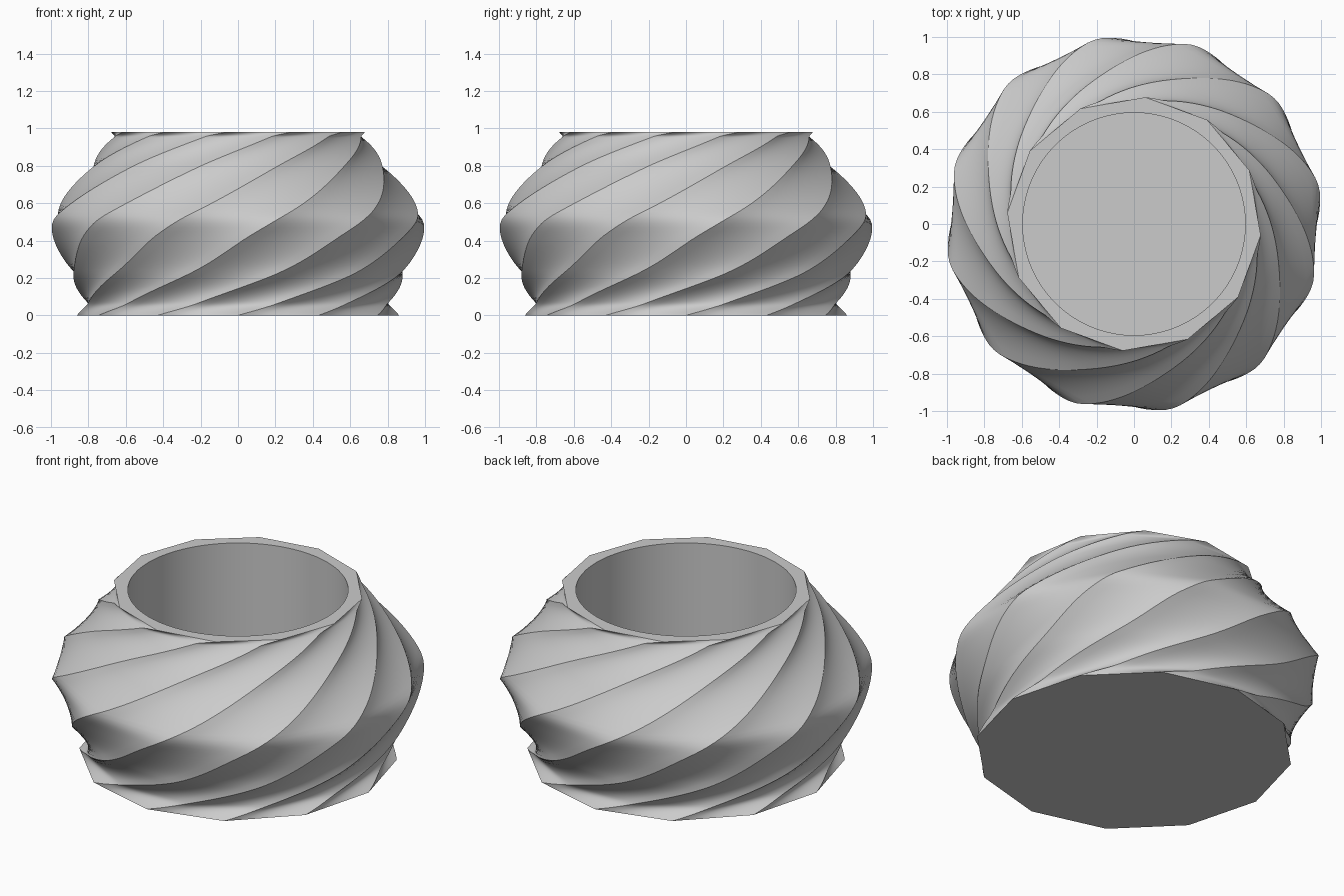
import bpy, bmesh
from math import cos, sin, pi, radians

cube = bpy.data.objects.get("Cube")
if cube:
    bpy.data.objects.remove(cube, do_unlink=True)

SIDES, SPLIT, LAYERS = 12, 6, 72
HEIGHT, BORE, FLOOR = 0.98, 0.595, 0.08

# height, twist in degrees, corner radius
PROFILE = [(0, 0, .86), (.065, 15, .83), (.235, 45, .91), (.45, 66, 1.0),
           (.54, 75, .997), (.795, 105, .80), (.955, 135, .682), (HEIGHT, 145, .68)]


def smooth_value(z, k):
    """Smooth curve through column k of the profile."""
    def slope(i):
        a, b = PROFILE[max(i - 1, 0)], PROFILE[min(i + 1, len(PROFILE) - 1)]
        return (b[k] - a[k]) / (b[0] - a[0])
    i = max(n for n in range(len(PROFILE) - 1) if PROFILE[n][0] <= z)
    p, q = PROFILE[i], PROFILE[i + 1]
    h = q[0] - p[0]
    t = (z - p[0]) / h
    return ((1 + 2 * t) * (1 - t) ** 2 * p[k] + t * (1 - t) ** 2 * h * slope(i)
            + t * t * (3 - 2 * t) * q[k] - t * t * (1 - t) * h * slope(i + 1))


def polygon_ring(bm, z):
    """Twisted polygon whose straight sides are split evenly."""
    turn, r = radians(smooth_value(z, 1)), smooth_value(z, 2)
    step = 2 * pi / SIDES
    ring = []
    for s in range(SIDES):
        a, b = turn + s * step, turn + (s + 1) * step
        for j in range(SPLIT):
            f = j / SPLIT
            ring.append(bm.verts.new((r * (cos(a) * (1 - f) + cos(b) * f),
                                      r * (sin(a) * (1 - f) + sin(b) * f), z)))
    return ring


def circle_ring(bm, z, turn):
    n = SIDES * SPLIT
    return [bm.verts.new((BORE * cos(turn + 2 * pi * i / n),
                          BORE * sin(turn + 2 * pi * i / n), z)) for i in range(n)]


def bridge(bm, low, high, smooth):
    n = len(low)
    for i in range(n):
        j = (i + 1) % n
        bm.faces.new((low[i], low[j], high[j], high[i])).smooth = smooth


def sharpen(bm, a, b):
    edge = bm.edges.get((a, b))
    if edge:
        edge.smooth = False


bm = bmesh.new()

# Twisted outer wall, with layers closer together near both ends
rings = [polygon_ring(bm, HEIGHT * (1 - cos(pi * i / LAYERS)) / 2) for i in range(LAYERS + 1)]
for low, high in zip(rings, rings[1:]):
    bridge(bm, low, high, True)
    for c in range(0, SIDES * SPLIT, SPLIT):
        sharpen(bm, low[c], high[c])

# Flat rim, round bore and the floors
mouth = circle_ring(bm, HEIGHT, radians(PROFILE[-1][1]))
base = circle_ring(bm, FLOOR, radians(PROFILE[-1][1]))
bridge(bm, rings[-1], mouth, False)
bridge(bm, mouth, base, True)
bm.faces.new(base)
bm.faces.new(rings[0][::-1])
for ring in (rings[0], rings[-1], mouth, base):
    for a, b in zip(ring, ring[1:] + ring[:1]):
        sharpen(bm, a, b)
bmesh.ops.recalc_face_normals(bm, faces=bm.faces)

mesh = bpy.data.meshes.new("twisted_pot")
bm.to_mesh(mesh)
bm.free()
pot = bpy.data.objects.new("twisted_pot", mesh)
bpy.context.collection.objects.link(pot)

# Plain grey finish
grey = bpy.data.materials.new("light_grey")
grey.use_nodes = True
grey.diffuse_color = (0.6, 0.6, 0.6, 1)
grey.node_tree.nodes["Principled BSDF"].inputs["Base Color"].default_value = (0.6, 0.6, 0.6, 1)
mesh.materials.append(grey)
